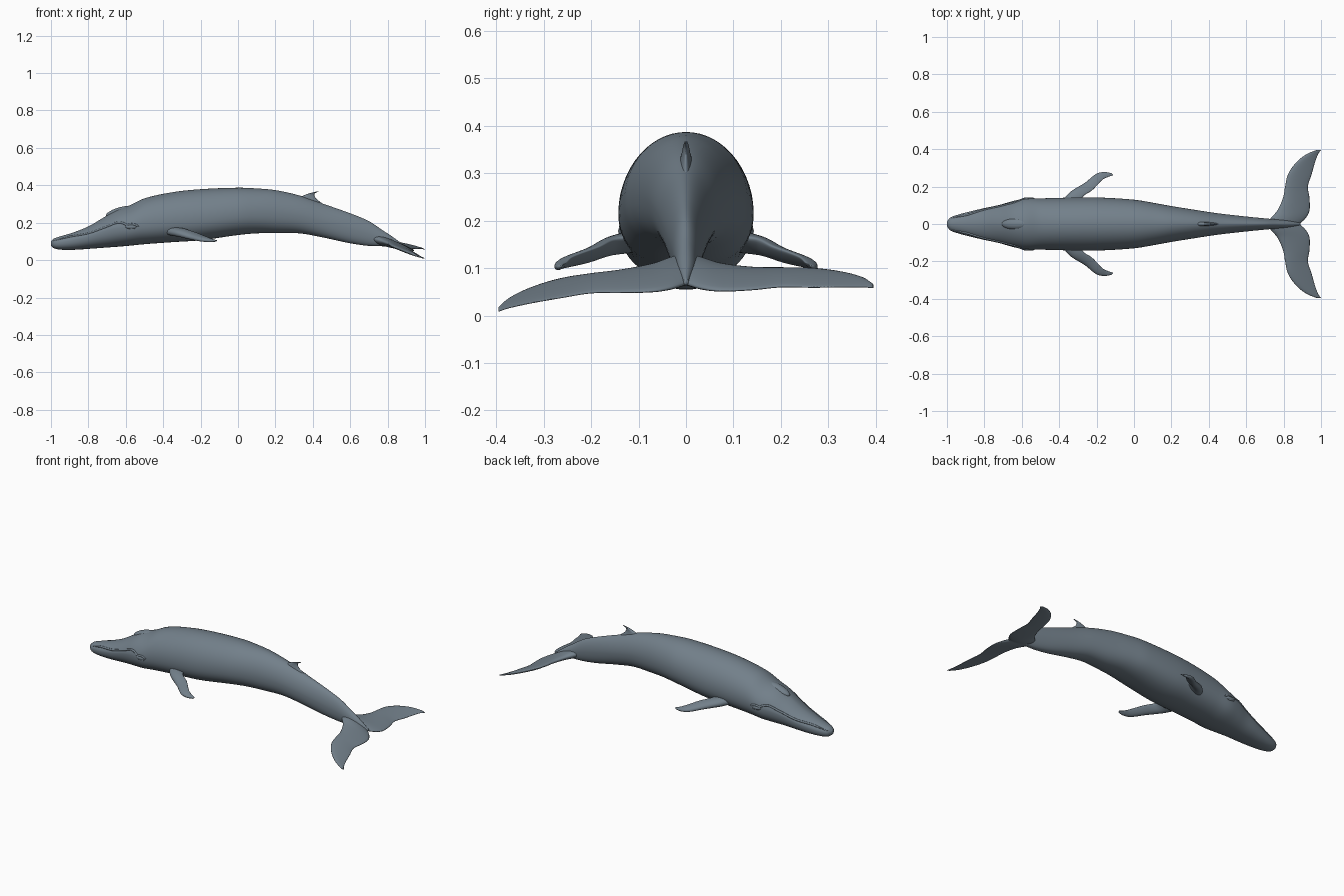
import bpy, bmesh, math
from mathutils import Vector

if "Cube" in bpy.data.objects:
    bpy.data.objects.remove(bpy.data.objects["Cube"])

skin = bpy.data.materials.new("slate_grey_skin")
skin.diffuse_color = (0.17, 0.215, 0.255, 1)
skin.use_nodes = True
skin.node_tree.nodes["Principled BSDF"].inputs["Base Color"].default_value = skin.diffuse_color


def sample(rows, t):
    """Smooth interpolation of table rows, keyed on the first column."""
    n = len(rows)
    t = min(max(t, rows[0][0]), rows[-1][0])
    i = 0
    while i < n - 2 and t > rows[i + 1][0]:
        i += 1
    a, b = rows[i], rows[i + 1]
    p, q = rows[max(i - 1, 0)], rows[min(i + 2, n - 1)]
    h = b[0] - a[0]
    u = (t - a[0]) / h
    out = []
    for k in range(1, len(a)):
        m0 = (b[k] - p[k]) / (b[0] - p[0]) * h
        m1 = (q[k] - a[k]) / (q[0] - a[0]) * h
        out.append((2*u**3 - 3*u*u + 1) * a[k] + (u**3 - 2*u*u + u) * m0
                   + (3*u*u - 2*u**3) * b[k] + (u**3 - u*u) * m1)
    return out


def finish(bm, name):
    bmesh.ops.recalc_face_normals(bm, faces=bm.faces)
    me = bpy.data.meshes.new(name)
    bm.to_mesh(me)
    bm.free()
    me.materials.append(skin)
    for f in me.polygons:
        f.use_smooth = True
    ob = bpy.data.objects.new(name, me)
    bpy.context.collection.objects.link(ob)
    return ob


def loft(name, rings):
    bm = bmesh.new()
    vs = [[bm.verts.new(p) for p in r] for r in rings]
    n = len(vs[0])
    for a, b in zip(vs, vs[1:]):
        for j in range(n):
            bm.faces.new((a[j], a[(j + 1) % n], b[(j + 1) % n], b[j]))
    for r in (vs[0], vs[-1]):
        bm.faces.new(r)
    return finish(bm, name)


def foil(name, place, t0, t1, steps=50, n=24):
    """Fin with a lens section; place(t) gives leading point, trailing point, thickness."""
    rings = []
    e = (t1 - t0) * 0.01
    for i in range(steps + 1):
        t = t0 + (t1 - t0) * i / steps
        L, T, th = place(t)
        A, B = place(max(t - e, t0)), place(min(t + e, t1))
        span = (B[0] + B[1]) - (A[0] + A[1])
        up = (T - L).cross(span).normalized()
        ring = []
        for j in range(n):
            a = 2 * math.pi * j / n
            ring.append((L + T) / 2 + (L - T) / 2 * math.cos(a)
                        + up * th / 2 * math.sin(a) * (1 + 0.4 * math.cos(a)))
        rings.append(ring)
    return loft(name, rings)


# Body: x, top z, bottom z, half width, height fraction of widest point, upper exponent
BODY = [
    (-1.0, .102, .078, .012, .5, 2), (-.985, .115, .064, .032, .5, 2),
    (-.95, .127, .056, .047, .52, 2), (-.88, .148, .055, .066, .55, 1.9),
    (-.8, .180, .060, .085, .56, 1.75), (-.72, .227, .066, .102, .54, 1.7),
    (-.65, .268, .071, .122, .5, 1.75), (-.58, .292, .077, .136, .46, 1.85),
    (-.5, .330, .085, .137, .43, 2), (-.35, .363, .096, .141, .42, 2),
    (-.2, .379, .106, .142, .42, 2), (0, .387, .134, .130, .43, 2),
    (.1, .383, .143, .114, .44, 2), (.2, .374, .144, .096, .45, 1.95),
    (.33, .345, .143, .075, .46, 1.85), (.45, .303, .122, .057, .47, 1.8),
    (.6, .250, .090, .040, .48, 1.8), (.7, .208, .076, .030, .48, 1.8),
    (.77, .162, .074, .024, .48, 1.8), (.83, .122, .072, .018, .5, 1.8),
    (.89, .078, .064, .005, .5, 2),
]


def side_y(x, z):
    """Half width of the body at a point on its side."""
    zt, zb, w, f, p = sample(BODY, x)
    zm = zb + (zt - zb) * f
    h, e = (zt - zm, p) if z > zm else (zm - zb, 2.3)
    return w * max(0, 1 - (abs(z - zm) / h) ** e) ** (1 / e)


rings = []
for i in range(141):
    x = -.055 - .945 * math.cos(math.pi * i / 140)
    zt, zb, w, f, p = sample(BODY, x)
    zm = zb + (zt - zb) * f
    ring = []
    for j in range(56):
        a = 2 * math.pi * j / 56
        c, s = math.cos(a), math.sin(a)
        h, e = (zt - zm, p) if s > 0 else (zm - zb, 2.3)
        ring.append((x, math.copysign(w * abs(c) ** (2 / e), c),
                     zm + math.copysign(h * abs(s) ** (2 / e), s)))
    rings.append(ring)
loft("body", rings)

# Tail flukes: |y|, leading x, trailing x, thickness
FLUKE = [
    (0, .715, .885, .045), (.03, .73, .917, .042), (.07, .765, .938, .034),
    (.14, .797, .938, .027), (.2, .808, .930, .023), (.267, .824, .950, .019),
    (.33, .868, .968, .015), (.375, .925, .985, .011), (.395, .975, .999, .006),
]


def fluke(y):
    lead, trail, th = sample(FLUKE, abs(y))
    tilt = math.copysign(.024 * (y / .39) ** 2, y)
    pts = [Vector((x, y, .114 - .3 * (x - .73) + tilt)) for x in (lead, trail)]
    return pts[0], pts[1], th


foil("tail_flukes", fluke, -.395, .395, 110)

# Flippers: station, leading xyz, trailing xyz, thickness
FLIPPER = [
    (0, -.40, .10, .155, -.29, .09, .165, .045), (.25, -.345, .165, .138, -.272, .147, .162, .036),
    (.5, -.262, .219, .117, -.222, .182, .146, .027), (.75, -.2, .268, .104, -.168, .237, .125, .02),
    (.9, -.155, .277, .1, -.137, .252, .112, .015), (1, -.12, .271, .1, -.112, .261, .106, .006),
]
for side, sgn in (("left", -1), ("right", 1)):
    def flipper(t):
        v = sample(FLIPPER, t)
        return Vector((v[0], sgn * v[1], v[2])), Vector((v[3], sgn * v[4], v[5])), v[6]
    foil(side + "_flipper", flipper, 0, 1)

# Dorsal fin: z, leading x, trailing x, thickness
DORSAL = [(.29, .27, .47, .045), (.325, .315, .422, .026), (.345, .35, .408, .016),
          (.358, .385, .413, .011), (.367, .42, .433, .005)]


def dorsal(z):
    lead, trail, th = sample(DORSAL, z)
    return Vector((lead, 0, z)), Vector((trail, 0, z)), th


foil("dorsal_fin", dorsal, .29, .367, 30)


def blob(name, loc, size, pitch=0):
    bm = bmesh.new()
    bmesh.ops.create_uvsphere(bm, u_segments=24, v_segments=14, radius=1)
    ob = finish(bm, name)
    ob.location, ob.scale, ob.rotation_euler = loc, size, (0, pitch, 0)


# Blowhole ridge on top of the head
blob("blowhole_ridge", (-.635, 0, .258), (.075, .03, .023), -.3)

# Mouth line and eyelid on each side, as thin ridges lying on the skin
MOUTH = [(-.985, .103), (-.9, .125), (-.8, .144), (-.71, .176), (-.645, .2),
         (-.605, .193), (-.575, .172), (-.54, .17)]
LID = [(-.605, .178), (-.58, .19), (-.555, .19), (-.53, .18)]


def ridge(name, pts, sgn, r):
    def at(t):
        x, z = sample([(i,) + p for i, p in enumerate(pts)], t)
        return Vector((x, sgn * (side_y(x, z) - r * .3), z))
    end = len(pts) - 1
    rings = []
    for i in range(61):
        t = end * i / 60
        d = (at(min(t + .02, end)) - at(max(t - .02, 0))).normalized()
        u = d.cross(Vector((0, 0, 1))).normalized()
        v = d.cross(u)
        k = r * (.25 + .75 * min(1, 8 * i / 60, 8 * (60 - i) / 60))
        rings.append([at(t) + k * (u * math.cos(a) + v * math.sin(a))
                      for a in (2 * math.pi * j / 10 for j in range(10))])
    loft(name, rings)


for side, sgn in (("left", -1), ("right", 1)):
    ridge(side + "_mouth_line", MOUTH, sgn, .006)
    ridge(side + "_eyelid", LID, sgn, .006)
    blob(side + "_eye_bulge", (-.57, sgn * .127, .178), (.035, .016, .014))
